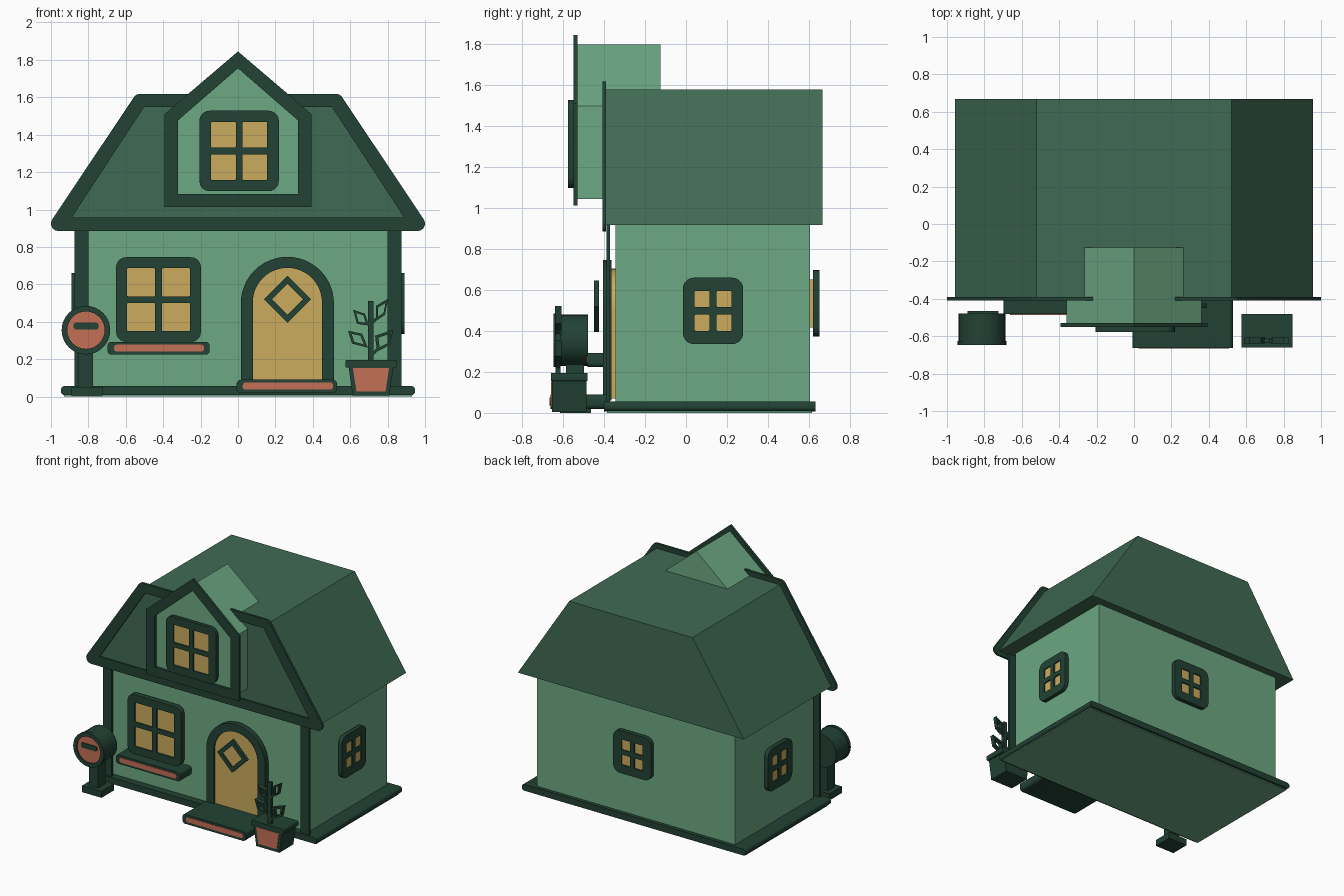
import bpy, bmesh
from math import pi, sin, cos, tan
from mathutils import Vector, Matrix

cube = bpy.data.objects.get("Cube")
if cube:
    bpy.data.objects.remove(cube, do_unlink=True)


def material(name, hex_code):
    rgb = [int(hex_code[i:i + 2], 16) / 255 for i in (0, 2, 4)]
    col = [c / 12.92 if c < 0.04 else ((c + 0.055) / 1.055) ** 2.4 for c in rgb] + [1]
    m = bpy.data.materials.new(name)
    m.use_nodes = True
    m.diffuse_color = col
    m.node_tree.nodes["Principled BSDF"].inputs["Base Color"].default_value = col
    return m


LIGHT = material("light green", "6CA882")
ROOF = material("roof green", "406A53")
DARK = material("dark green", "224235")
GLOW = material("warm yellow", "CBAC5E")
CLAY = material("clay red", "C47056")
made = []


# Outline helpers
def rounded(points, r, steps=5):
    """Polygon with every corner filleted by radius r."""
    pts, out = [Vector(p) for p in points], []
    for i, p in enumerate(pts):
        a, b = (pts[i - 1] - p).normalized(), (pts[(i + 1) % len(pts)] - p).normalized()
        half = a.angle(b) / 2
        centre = p + (a + b).normalized() * r / sin(half)
        start, end = p + a * r / tan(half) - centre, p + b * r / tan(half) - centre
        sweep = start.angle_signed(end)
        for k in range(steps + 1):
            out.append(centre + Matrix.Rotation(-sweep * k / steps, 2) @ start)
    return out


def rect(x0, x1, z0, z1, r=0):
    pts = [(x0, z0), (x1, z0), (x1, z1), (x0, z1)]
    return rounded(pts, r) if r else pts


def trapezoid(bottom, top, z0, z1, x=0):
    return [(x - bottom, z0), (x + bottom, z0), (x + top, z1), (x - top, z1)]


def gable(w, z0, eave, peak):
    return [(-w, z0), (w, z0), (w, eave), (0, peak), (-w, eave)]


def arch(x, w, z0, spring, n=24):
    return [(x - w, z0), (x + w, z0)] + [
        (x + w * cos(pi * k / n), spring + w * sin(pi * k / n)) for k in range(n + 1)]


def circle(x, z, r, n=32):
    return [(x + r * cos(2 * pi * k / n), z + r * sin(2 * pi * k / n)) for k in range(n)]


def diamond(x, z, r):
    return circle(x, z, r, 4)


def plate(name, mat, loops, back, front, centre=(0, 0, 0), turn=0):
    """Extrude an outline (later loops are holes) outward from back to front."""
    curve = bpy.data.curves.new(name, 'CURVE')
    curve.dimensions, curve.fill_mode = '2D', 'BOTH'
    curve.extrude = (front - back) / 2
    for loop in loops:
        s = curve.splines.new('POLY')
        s.points.add(len(loop) - 1)
        for point, p in zip(s.points, loop):
            point.co = (p[0], p[1], 0, 1)
        s.use_cyclic_u = True
    temp = bpy.data.objects.new(name + "_outline", curve)
    bpy.context.collection.objects.link(temp)
    graph = bpy.context.evaluated_depsgraph_get()
    mesh = bpy.data.meshes.new_from_object(temp.evaluated_get(graph))
    bpy.data.objects.remove(temp, do_unlink=True)
    bpy.data.curves.remove(curve)
    bm = bmesh.new()
    bm.from_mesh(mesh)
    bmesh.ops.remove_doubles(bm, verts=bm.verts, dist=0.0001)
    bmesh.ops.recalc_face_normals(bm, faces=bm.faces)
    bmesh.ops.translate(bm, verts=bm.verts, vec=(0, 0, (front + back) / 2))
    bm.to_mesh(mesh)
    bm.free()
    mesh.name = name
    mesh.materials.clear()
    mesh.materials.append(mat)
    obj = bpy.data.objects.new(name, mesh)
    obj.location, obj.rotation_euler = centre, (pi / 2, 0, turn)
    bpy.context.collection.objects.link(obj)
    made.append(obj)
    return obj


def window(name, w, h, open_w, open_h, back, front, centre, turn=0, wall=0.02):
    """Rounded frame with four openings over a glowing pane."""
    bar = 0.018
    holes = [rect(*sorted((sx * bar, sx * open_w / 2)), *sorted((sz * bar, sz * open_h / 2)), 0.006)
             for sx in (-1, 1) for sz in (-1, 1)]
    plate(name + "_frame", DARK, [rect(-w / 2, w / 2, -h / 2, h / 2, 0.055)] + holes,
          back, front, centre, turn)
    pw, ph = open_w / 2 + 0.02, open_h / 2 + 0.02
    plate(name + "_pane", GLOW, [rect(-pw, pw, -ph, ph)], back - wall, front - 0.01, centre, turn)


# House body and base
plate("floor", LIGHT, [rect(-0.93, 0.93, 0, 0.03)], -0.615, 0.385)
plate("base", DARK, [rect(-0.947, 0.947, 0.008, 0.056, 0.02)], -0.633, 0.4)
plate("walls", LIGHT, [rect(-0.84, 0.84, 0.03, 0.93)], -0.605, 0.345)
for side, sign in (("left", 1), ("right", -1)):
    x0, x1 = sorted((sign * 0.8, sign * 0.873))
    plate(side + "_corner_post", DARK, [rect(x0, x1, 0.05, 0.92)], 0.37, 0.388)

# Main roof and its front trim
plate("roof", ROOF, [trapezoid(0.957, 0.522, 0.917, 1.58)], -0.667, 0.397)
plate("roof_trim", DARK, [rounded(trapezoid(1.035, 0.545, 0.885, 1.618), 0.04),
                          trapezoid(0.888, 0.503, 0.958, 1.547)], 0.39, 0.408)

# Dormer
plate("dormer", LIGHT, [gable(0.36, 1.045, 1.5, 1.8)], 0.125, 0.53)
plate("dormer_trim", DARK, [gable(0.393, 1.013, 1.51, 1.845),
                            gable(0.32, 1.083, 1.477, 1.755)], 0.53, 0.55)

# Windows
window("dormer_window", 0.425, 0.43, 0.3, 0.31, 0.55, 0.577, (0.006, 0, 1.313))
window("front_window", 0.454, 0.454, 0.337, 0.336, 0.365, 0.405, (-0.425, 0, 0.518))
window("left_window", 0.295, 0.325, 0.18, 0.195, 0.86, 0.89, (0, 0.132, 0.498), pi / 2)
window("right_window", 0.295, 0.325, 0.18, 0.195, 0.86, 0.89, (0, 0.132, 0.498), -pi / 2)
window("back_window", 0.32, 0.325, 0.18, 0.195, 0.62, 0.653, (0, 0, 0.535), pi)

# Window sill and door step, each with a clay strip
plate("sill", DARK, [rect(-0.697, -0.152, 0.224, 0.292, 0.02)], 0.345, 0.482)
plate("sill_strip", CLAY, [rect(-0.663, -0.182, 0.24, 0.277, 0.015)], 0.475, 0.486)
plate("step", DARK, [rect(-0.008, 0.53, 0.018, 0.09, 0.025)], 0.38, 0.662)
plate("step_strip", CLAY, [rect(0.025, 0.508, 0.037, 0.075, 0.015)], 0.655, 0.666)

# Door
plate("door_frame", DARK, [arch(0.264, 0.249, 0.06, 0.498),
                           arch(0.264, 0.185, 0.085, 0.503)], 0.365, 0.405)
plate("door", GLOW, [arch(0.264, 0.2, 0.07, 0.503)], 0.345, 0.393)
plate("door_diamond_frame", DARK, [diamond(0.264, 0.52, 0.126),
                                   diamond(0.264, 0.52, 0.083)], 0.425, 0.45)
plate("door_diamond_pane", GLOW, [diamond(0.264, 0.52, 0.095)], 0.43, 0.44)

# Mailbox
plate("mailbox_foot", DARK, [rect(-0.89, -0.725, 0, 0.05)], 0.465, 0.615)
plate("mailbox_post", DARK, [rect(-0.852, -0.775, 0.04, 0.3)], 0.497, 0.585)
plate("mailbox_body", DARK, [circle(-0.813, 0.355, 0.125)], 0.478, 0.63)
plate("mailbox_ring", DARK, [circle(-0.813, 0.355, 0.13),
                             circle(-0.813, 0.355, 0.1)], 0.625, 0.647)
plate("mailbox_face", CLAY, [circle(-0.813, 0.355, 0.11)], 0.625, 0.638)
plate("mailbox_slot", DARK, [rect(-0.88, -0.745, 0.358, 0.395, 0.015)], 0.635, 0.645)

# Plant pot
plate("pot", DARK, [trapezoid(0.098, 0.12, 0.005, 0.16, 0.711)], 0.486, 0.655)
plate("pot_rim", DARK, [rect(0.574, 0.848, 0.155, 0.195, 0.008)], 0.482, 0.66)
plate("pot_panel", CLAY, [trapezoid(0.078, 0.097, 0.028, 0.153, 0.711)], 0.65, 0.659)

# Plant: stem, hollow leaves and the twigs that hold them
plate("stem", DARK, [rect(0.695, 0.724, 0.18, 0.51)], 0.612, 0.637)
leaves = {
    "upper_left": [(0.738, 0.485), (0.802, 0.523), (0.786, 0.437), (0.738, 0.405)],
    "upper_right": [(0.615, 0.464), (0.679, 0.443), (0.70, 0.379), (0.636, 0.389)],
    "lower_left": [(0.733, 0.325), (0.829, 0.357), (0.813, 0.277), (0.743, 0.24)],
    "lower_right": [(0.588, 0.352), (0.663, 0.336), (0.695, 0.261), (0.61, 0.283)],
}
for name, leaf in leaves.items():
    pts = [Vector(p) for p in leaf]
    mid = sum(pts, Vector((0, 0))) / 4
    plate(name + "_leaf", DARK, [pts, [mid + (p - mid) * 0.62 for p in pts]], 0.608, 0.64)
    root = pts[3] if name.endswith("left") else pts[2]
    plate(name + "_twig", DARK, [[root, root + Vector((0, 0.02)), (0.71, root.y - 0.01),
                                  (0.71, root.y - 0.035)]], 0.615, 0.634)

# Smooth the curved edges only
bpy.ops.object.select_all(action='DESELECT')
for obj in made:
    obj.select_set(True)
bpy.context.view_layer.objects.active = made[0]
bpy.ops.object.shade_smooth_by_angle(angle=pi / 6)
